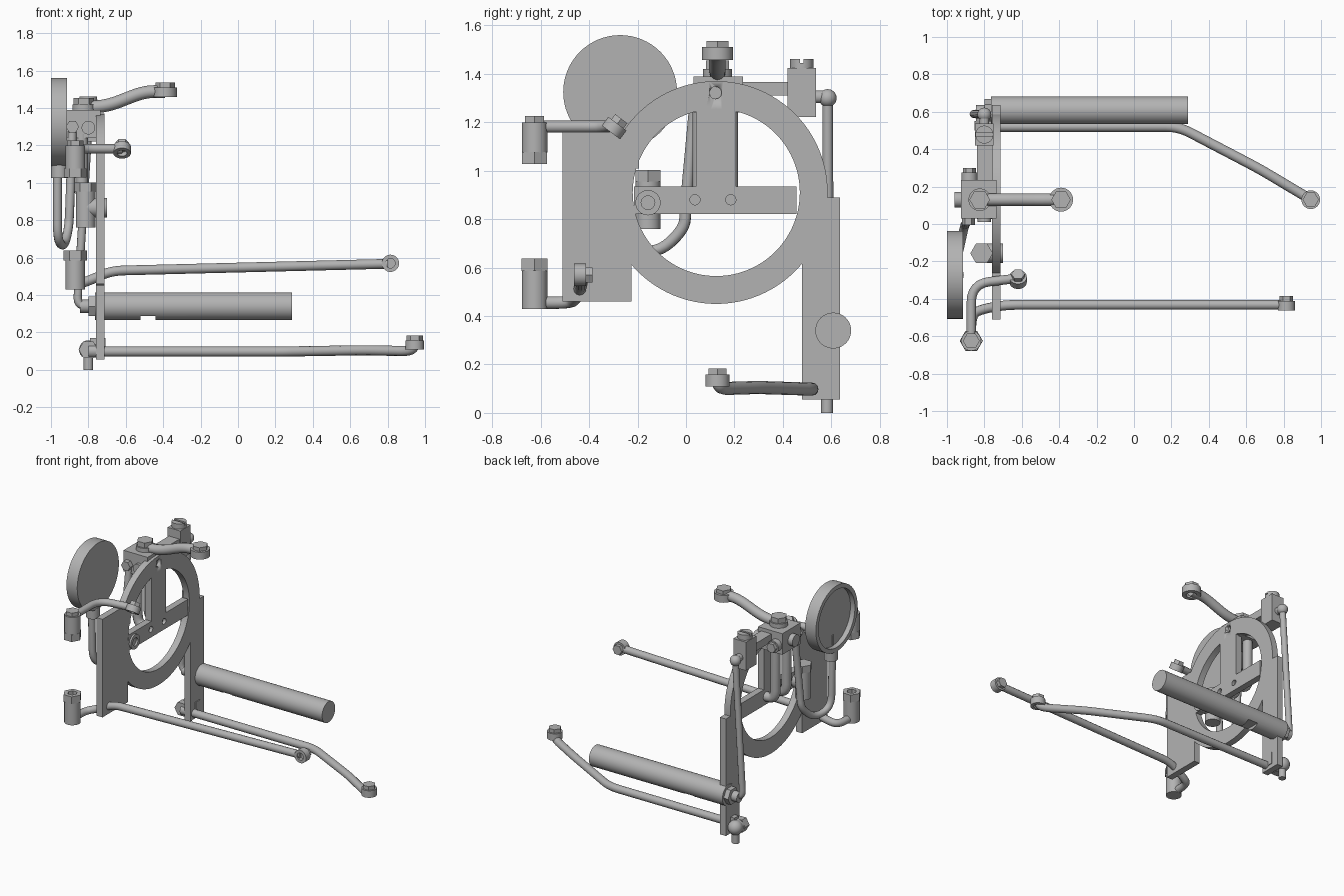
import bpy, bmesh, math
from mathutils import Vector

cube = bpy.data.objects.get("Cube")
if cube:
    bpy.data.objects.remove(cube, do_unlink=True)

GREY = (0.45, 0.45, 0.45, 1)
metal = bpy.data.materials.new("grey_metal")
metal.use_nodes = True
metal.diffuse_color = GREY
metal.node_tree.nodes["Principled BSDF"].inputs["Base Color"].default_value = GREY
X, Y, Z = Vector((1, 0, 0)), Vector((0, 1, 0)), Vector((0, 0, 1))


def finish(ob, smooth=True):
    ob.data.materials.clear()
    ob.data.materials.append(metal)
    if smooth:
        bpy.ops.object.select_all(action="DESELECT")
        ob.select_set(True)
        bpy.context.view_layer.objects.active = ob
        bpy.ops.object.shade_smooth_by_angle(angle=math.radians(35))
    return ob


def from_bmesh(name, bm, smooth=True):
    bmesh.ops.recalc_face_normals(bm, faces=bm.faces)
    me = bpy.data.meshes.new(name)
    bm.to_mesh(me)
    bm.free()
    ob = bpy.data.objects.new(name, me)
    bpy.context.collection.objects.link(ob)
    return finish(ob, smooth)


def box(name, lo, hi):
    bm = bmesh.new()
    bmesh.ops.create_cube(bm, size=1)
    lo, hi = Vector(lo), Vector(hi)
    for v in bm.verts:
        v.co = Vector([(a + b) / 2 + c * (b - a) for a, b, c in zip(lo, hi, v.co)])
    return from_bmesh(name, bm, False)


def lathe(name, origin, axis, profile, sides=32, closed=False):
    """Turn (radius, height) points around an axis."""
    bm = bmesh.new()
    rot = Vector(axis).to_track_quat("Z", "Y")
    rings = []
    for r, h in profile:
        steps = sides if r > 0 else 1
        rings.append([bm.verts.new(Vector(origin) + rot @ Vector((
            r * math.cos(math.tau * i / sides), r * math.sin(math.tau * i / sides), h)))
            for i in range(steps)])
    pairs = list(zip(rings, rings[1:]))
    if closed:
        pairs.append((rings[-1], rings[0]))
    for a, b in pairs:
        for i in range(sides):
            j = (i + 1) % sides
            quad = [a[i % len(a)], a[j % len(a)], b[j % len(b)], b[i % len(b)]]
            bm.faces.new(list(dict.fromkeys(quad)))
    return from_bmesh(name, bm)


def rod(name, origin, axis, r, length, sides=32):
    return lathe(name, origin, axis, [(0, 0), (r, 0), (r, length), (0, length)], sides)


def socket(name, origin, axis, r, length, hole, depth, sides=32):
    """Cylinder with a blind hole in its starting end."""
    return lathe(name, origin, axis, [(0, depth), (hole, depth), (hole, 0), (r, 0),
                                      (r, length), (0, length)], sides)


def eyelet(name, origin, axis, r, height, nut):
    """Hollow pipe end with a hexagonal cap."""
    axis = Vector(axis).normalized()
    socket(name, origin, axis, r, height, r * .55, height * .6)
    rod(name + "_cap", Vector(origin) + axis * height, axis, nut, .026, 6)


def ball(name, centre, r):
    lathe(name, centre, Z, [(r * math.sin(math.pi * i / 12) if 0 < i < 12 else 0,
                             -r * math.cos(math.pi * i / 12)) for i in range(13)], 24)


def pipe(name, points, r, bend=.07):
    """Round tube with curved corners."""
    pts = [Vector(p) for p in points]
    path = [pts[0]]
    for a, p, b in zip(pts, pts[1:], pts[2:]):
        s = p + (a - p).normalized() * min(bend, (a - p).length * .48)
        e = p + (b - p).normalized() * min(bend, (b - p).length * .48)
        for t in (i / 6 for i in range(7)):
            path.append(s * (1 - t) ** 2 + p * 2 * t * (1 - t) + e * t * t)
    path.append(pts[-1])
    cu = bpy.data.curves.new(name, "CURVE")
    cu.dimensions = "3D"
    cu.bevel_depth, cu.bevel_resolution, cu.use_fill_caps = r, 4, True
    sp = cu.splines.new("POLY")
    sp.points.add(len(path) - 1)
    for q, c in zip(sp.points, path):
        q.co = (*c, 1)
    ob = bpy.data.objects.new(name, cu)
    bpy.context.collection.objects.link(ob)
    bpy.ops.object.select_all(action="DESELECT")
    ob.select_set(True)
    bpy.context.view_layer.objects.active = ob
    bpy.ops.object.convert(target="MESH")
    return finish(bpy.context.view_layer.objects.active)


def cut(ob, cutter):
    mod = ob.modifiers.new("cut", "BOOLEAN")
    mod.operation, mod.object, mod.solver = "DIFFERENCE", cutter, "EXACT"
    bpy.ops.object.select_all(action="DESELECT")
    ob.select_set(True)
    bpy.context.view_layer.objects.active = ob
    bpy.ops.object.modifier_apply(modifier=mod.name)
    bpy.data.objects.remove(cutter, do_unlink=True)


# Frame plate: ring, two uprights, crossbar and centre bar
PX0, PX1 = -.76, -.713
T = PX1 - PX0
ring = lathe("frame_ring", (PX0, .125, .91), X,
             [(.345, 0), (.46, 0), (.46, T), (.345, T)], 96, True)
cut(ring, rod("hole", (-.9, .122, 1.322), X, .025, .4, 24))
box("front_upright", (PX0, -.51, .46), (PX1, -.225, 1.16))
box("front_upright_tab", (PX0, -.24, 1.01), (PX1, -.195, 1.16))
box("rear_upright", (PX0, .48, .055), (PX1, .635, .89))
bar = box("crossbar", (PX0, -.215, .822), (PX1, .457, .935))
for y in (.037, .185):
    cut(bar, rod("hole", (-.735, y, .88), X, .021, .1, 24))
box("centre_bar", (PX0, .042, .93), (PX1, .207, 1.262))

# Dial gauge, open face towards -x
lathe("gauge_body", (-.915, -.272, 1.325), -X,
      [(0, 0), (.235, 0), (.235, .085), (.205, .085), (.205, .05), (0, .05)], 64)
box("gauge_pointer", (-.972, -.278, 1.125), (-.964, -.266, 1.2))
rod("gauge_collar", (-.955, -.272, 1.025), Z, .045, .075)
pipe("gauge_tube", [(-.965, -.272, 1.05), (-.965, -.262, .69), (-.93, -.12, .655),
                    (-.905, -.005, .76), (-.9, -.002, .85), (-.885, .04, 1.3)], .024, .09)
rod("gauge_tube_nut", (-.885, -.005, 1.3), Y, .035, .04, 6)

# Manifold block with fittings
box("manifold_block", (-.925, .03, 1.24), (-.735, .235, 1.39))
rod("manifold_bolt_base", (-.825, .13, 1.385), Z, .06, .035)
rod("manifold_bolt", (-.825, .13, 1.42), Z, .055, .035, 6)
rod("manifold_side_fitting", (-.92, .13, 1.31), -X, .042, .04, 16)
rod("manifold_rear_fitting", (-.88, .23, 1.3), Y, .042, .045)
rod("manifold_rear_nut", (-.88, .27, 1.3), Y, .035, .03, 6)
rod("manifold_front_fitting", (-.8, .035, 1.295), -Y, .036, .025)
pipe("top_pipe", [(-.85, .13, 1.4), (-.7, .13, 1.41), (-.5, .13, 1.488),
                  (-.39, .13, 1.488)], .034)
eyelet("top_pipe_end", (-.39, .13, 1.458), Z, .064, .052, .052)
for i, y in enumerate((.06, .182)):
    pipe(f"down_pipe_{i + 1}", [(-.835, y, 1.26), (-.835, y, .88), (-.737, y, .88)], .033)

# Rear valve box, linked to the manifold
box("valve_link", (-.84, .23, 1.31), (-.757, .43, 1.366))
box("valve_box", (-.85, .42, 1.222), (-.75, .537, 1.425))
screw = rod("valve_screw", (-.8, .478, 1.42), Z, .048, .042)
cut(screw, box("slot", (-.9, .47, 1.445), (-.7, .486, 1.5)))
rod("valve_outlet", (-.8, .53, 1.305), Y, .026, .06)
ball("valve_elbow", (-.8, .585, 1.3), .037)
pipe("rear_rod", [(-.8, .585, 1.3), (-.86, .588, .345), (-.78, .595, .34)], .022, .05)

# Large horizontal cylinder
tank = rod("large_cylinder", (-.765, .608, .34), X, .074, 1.055, 48)
cut(tank, box("slot", (-.52, .5, .2), (-.44, .7, .288)))
rod("large_cylinder_nut", (-.8, .608, .34), X, .06, .04, 6)
rod("large_cylinder_neck", (-.845, .6, .34), X, .036, .06, 16)

# Lower rear pipe
pipe("lower_pipe", [(-.76, .52, .098), (.24, .52, .098), (.67, .295, .105),
                    (.93, .14, .1), (.945, .13, .14)], .027)
eyelet("lower_pipe_end", (.945, .13, .108), Z, .05, .05, .043)
rod("lower_elbow_nut", (-.8, .5, .108), Y, .052, .05, 6)
rod("lower_elbow_body", (-.8, .54, .108), Y, .045, .05)
ball("lower_elbow", (-.8, .585, .108), .05)
rod("lower_elbow_spout", (-.8, .583, 0), Z, .025, .1)
rod("lower_pipe_flange", (-.8, .52, .1), X, .035, .06)
box("lower_bracket", (-.79, .535, .085), (-.708, .582, .17))

# Front long pipe with its vertical fitting
pipe("front_pipe", [(.8, -.432, .567), (-.68, -.432, .53), (-.8, -.452, .475),
                    (-.868, -.48, .455), (-.87, -.62, .455)], .026)
eyelet("front_pipe_end", (.815, -.462, .57), Y, .046, .05, .036)
rod("lower_fitting_body", (-.87, -.625, .43), Z, .053, .17)
lathe("lower_fitting_hex", (-.87, -.625, .585), Z,
      [(0, 0), (.062, 0), (.062, .052), (.032, .052), (.032, .02), (0, .02)], 6)

# Upper front pipe with its vertical fitting
pipe("upper_pipe", [(-.87, -.62, 1.182), (-.87, -.32, 1.182), (-.62, -.29, 1.182)], .025, .1)
eyelet("upper_pipe_end", (-.62, -.31, 1.158), (0, .6, .8), .047, .045, .036)
rod("upper_fitting_body", (-.87, -.625, 1.075), Z, .053, .125)
rod("upper_fitting_cap", (-.87, -.625, 1.2), Z, .045, .026, 6)
socket("upper_fitting_hex", (-.87, -.625, 1.028), Z, .06, .05, .03, .035, 6)

# Middle fitting bolted to the end of the crossbar
rod("middle_fitting_body", (-.815, -.157, .76), Z, .052, .2)
rod("middle_fitting_hex", (-.815, -.157, .955), Z, .06, .048, 6)
socket("middle_fitting_boss", (-.7, -.157, .868), -X, .052, .11, .028, .03)
